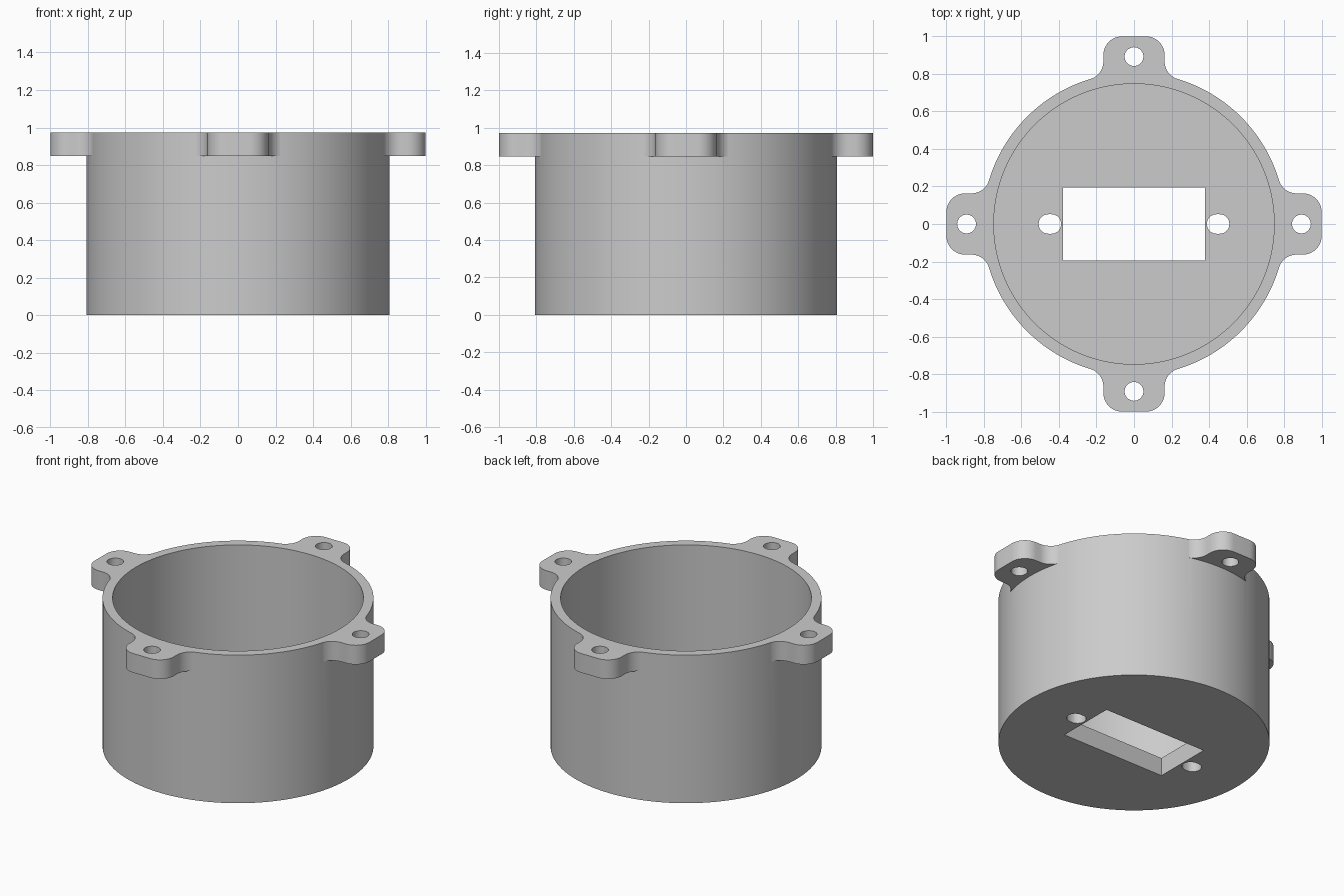
import bpy, bmesh, math
from mathutils import Matrix, Vector

cube = bpy.data.objects.get("Cube")
if cube:
    bpy.data.objects.remove(cube, do_unlink=True)

HEIGHT, FLOOR, TAB_BASE = 0.973, 0.12, 0.847
OUTER, INNER = 0.807, 0.747
TAB_HALF, TAB_END, CORNER, FILLET = 0.163, 1.0, 0.1, 0.1
HOLE_AT, HOLE_R = 0.892, 0.05
OVER = 0.05

grey = bpy.data.materials.new("plain_grey")
grey.use_nodes = True
colour = (0.6, 0.6, 0.6, 1)
grey.diffuse_color = colour
grey.node_tree.nodes["Principled BSDF"].inputs["Base Color"].default_value = colour


def arc(cx, cy, r, start, end, steps):
    """Points along an arc, angles in radians."""
    angles = [start + (end - start) * i / steps for i in range(steps + 1)]
    return [(cx + r * math.cos(a), cy + r * math.sin(a)) for a in angles]


def circle(r, steps, cx=0, cy=0):
    return arc(cx, cy, r, 0, math.tau, steps)[:-1]


def prism(name, outline, z0, z1, turn=0):
    """Extrude a closed outline from z0 to z1, turned about z."""
    bm = bmesh.new()
    spin = Matrix.Rotation(turn, 4, "Z")
    base = bm.faces.new([bm.verts.new(spin @ Vector((x, y, z0))) for x, y in outline])
    top = bmesh.ops.extrude_face_region(bm, geom=[base])["geom"]
    bmesh.ops.translate(bm, vec=(0, 0, z1 - z0),
                        verts=[v for v in top if isinstance(v, bmesh.types.BMVert)])
    bmesh.ops.recalc_face_normals(bm, faces=bm.faces)
    mesh = bpy.data.meshes.new(name)
    bm.to_mesh(mesh)
    bm.free()
    mesh.materials.append(grey)
    obj = bpy.data.objects.new(name, mesh)
    bpy.context.collection.objects.link(obj)
    return obj


def combine(target, tool, operation):
    """Apply a boolean and discard the tool object."""
    mod = target.modifiers.new(operation, "BOOLEAN")
    mod.object, mod.operation, mod.solver = tool, operation, "EXACT"
    bpy.context.view_layer.objects.active = target
    bpy.ops.object.modifier_apply(modifier=mod.name)
    bpy.data.objects.remove(tool, do_unlink=True)


def tab_outline():
    """Rounded lug pointing along +x, blended into the round wall."""
    root = OUTER - 0.001
    cy = TAB_HALF + FILLET
    cx = math.sqrt((root + FILLET) ** 2 - cy ** 2)
    tangent = math.atan2(-cy, -cx)
    half = arc(cx, cy, FILLET, tangent, -math.pi / 2, 10)
    half += arc(TAB_END - CORNER, TAB_HALF - CORNER, CORNER, math.pi / 2, 0, 10)
    return half + [(x, -y) for x, y in reversed(half)]


# Round housing with four mounting lugs at the rim
housing = prism("housing", circle(OUTER, 128), 0, HEIGHT)
quarters = [i * math.pi / 2 for i in range(4)]
for turn in quarters:
    combine(housing, prism("lug", tab_outline(), TAB_BASE, HEIGHT, turn), "UNION")

# Open cavity above the floor
combine(housing, prism("cavity", circle(INNER, 128), FLOOR, HEIGHT + OVER), "DIFFERENCE")

# Screw holes through the lugs
for turn in quarters:
    hole = prism("screw_hole", circle(HOLE_R, 32, HOLE_AT), TAB_BASE - OVER, HEIGHT + OVER, turn)
    combine(housing, hole, "DIFFERENCE")

# Rectangular window in the floor
window = [(-0.377, -0.195), (0.377, -0.195), (0.377, 0.195), (-0.377, 0.195)]
combine(housing, prism("window", window, -OVER, FLOOR + OVER), "DIFFERENCE")

# Slotted holes on either side of the window
quarter = math.pi / 2
for side in (-1, 1):
    cx = side * 0.448
    slot = arc(cx + 0.008, 0, 0.052, -quarter, quarter, 16)
    slot += arc(cx - 0.008, 0, 0.052, quarter, 3 * quarter, 16)
    combine(housing, prism("slot", slot, -OVER, FLOOR + OVER), "DIFFERENCE")

# Smooth curved walls, crisp rims
bpy.ops.object.select_all(action="DESELECT")
housing.select_set(True)
bpy.context.view_layer.objects.active = housing
bpy.ops.object.shade_smooth_by_angle(angle=math.radians(30))
